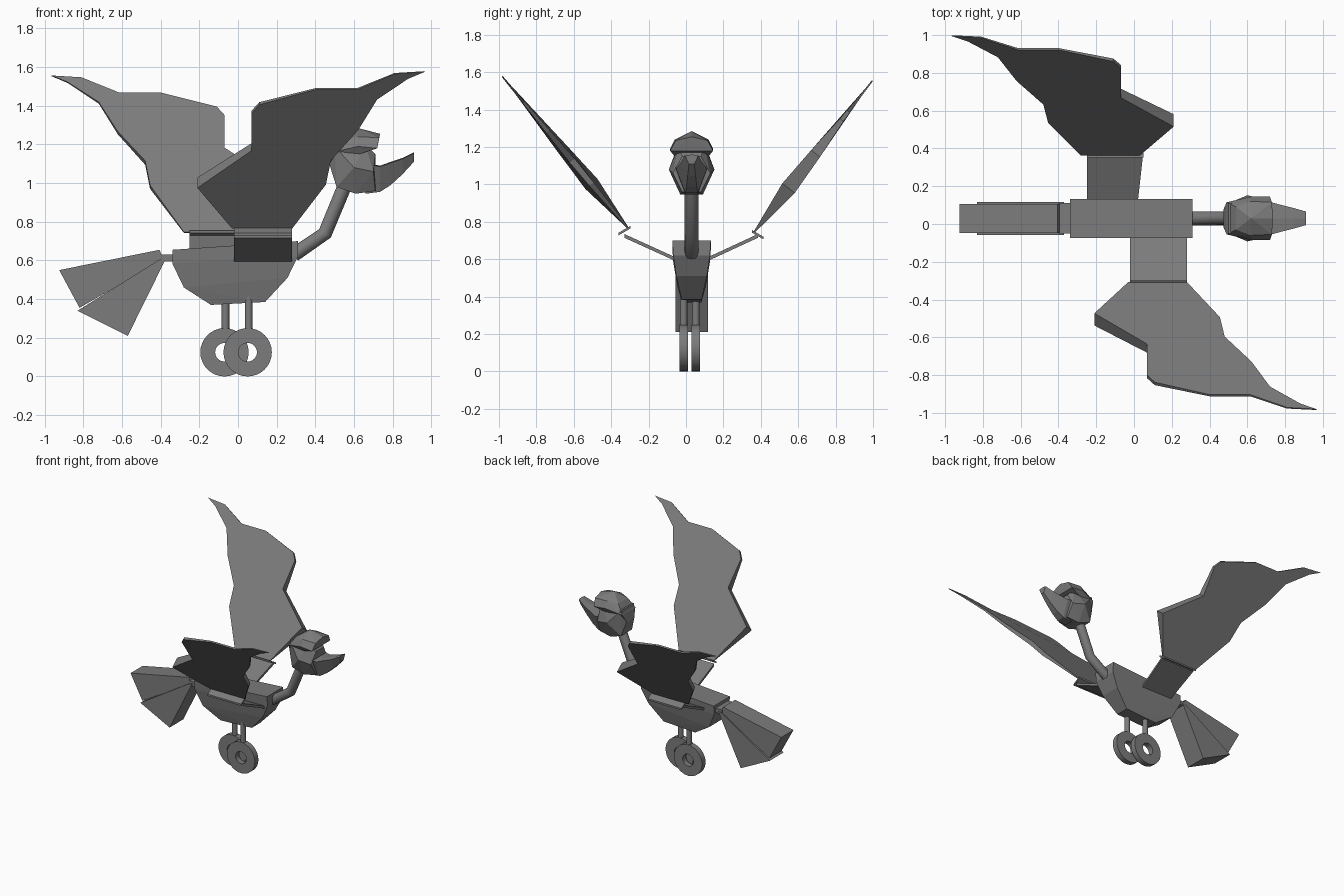
import bpy, bmesh, math
from mathutils import Vector

cube = bpy.data.objects.get("Cube")
if cube:
    bpy.data.objects.remove(cube, do_unlink=True)

grey = bpy.data.materials.new("plain_grey")
grey.use_nodes = True
colour = (0.2, 0.2, 0.2, 1)
grey.diffuse_color = colour
grey.node_tree.nodes["Principled BSDF"].inputs["Base Color"].default_value = colour

MID = 0.03  # centre line of the body in y


def finish(name, bm):
    bmesh.ops.recalc_face_normals(bm, faces=bm.faces)
    mesh = bpy.data.meshes.new(name)
    bm.to_mesh(mesh)
    bm.free()
    mesh.materials.append(grey)
    obj = bpy.data.objects.new(name, mesh)
    bpy.context.collection.objects.link(obj)
    return obj


def loft(name, rings, closed=False):
    """Skin equal-length point rings; cap the ends unless the rings join up."""
    bm = bmesh.new()
    loops = [[bm.verts.new(p) for p in ring] for ring in rings]
    n = len(loops[0])
    pairs = list(zip(loops, loops[1:] + loops[:1])) if closed else list(zip(loops, loops[1:]))
    for a, b in pairs:
        for i in range(n):
            j = (i + 1) % n
            bm.faces.new((a[i], a[j], b[j], b[i]))
    if not closed:
        bm.faces.new(loops[0])
        bm.faces.new(loops[-1])
    return finish(name, bm)


def hull(name, points):
    """Convex solid around points given as (x, half width, z)."""
    bm = bmesh.new()
    for x, w, z in points:
        for s in ((1, -1) if w else (1,)):
            bm.verts.new((x, MID + s * w, z))
    bmesh.ops.convex_hull(bm, input=bm.verts)
    bmesh.ops.dissolve_limit(bm, angle_limit=0.02, verts=bm.verts, edges=bm.edges)
    return finish(name, bm)


def prism(name, outline, y0, y1):
    return loft(name, [[(x, y, z) for x, z in outline] for y in (y0, y1)])


def tube(name, path, radius, sides=12):
    """Round tube along a path in the xz plane."""
    path = [Vector(p) for p in path]
    rings = []
    for i, p in enumerate(path):
        d = (path[min(i + 1, len(path) - 1)] - path[max(i - 1, 0)]).normalized()
        up = Vector((-d.z, 0, d.x))
        rings.append([p + radius * (math.cos(a) * up + math.sin(a) * Vector((0, 1, 0)))
                      for a in (math.tau * k / sides for k in range(sides))])
    obj = loft(name, rings)
    for poly in obj.data.polygons:
        poly.use_smooth = len(poly.vertices) == 4
    return obj


# Body: boat-shaped hull, narrow along the keel
hull("body", [(-0.34, 0.103, 0.655), (0.31, 0.103, 0.70), (-0.34, 0.098, 0.585),
              (0.31, 0.098, 0.62), (-0.28, 0.077, 0.46), (0.256, 0.082, 0.51),
              (-0.14, 0.052, 0.37), (0.14, 0.054, 0.385)])

# Neck
tube("neck", [(0.29, MID, 0.63), (0.45, MID, 0.74), (0.57, MID, 1.03)], 0.037)

# Head: skull, overhanging brow and upturned beak
hull("skull", [(0.475, 0.05, 1.09), (0.50, 0.08, 1.19), (0.51, 0.07, 0.98),
               (0.60, 0.122, 1.08), (0.61, 0.06, 0.945), (0.66, 0.07, 1.2),
               (0.70, 0.10, 1.06), (0.71, 0.05, 0.96), (0.71, 0.05, 1.15)])
hull("brow", [(0.475, 0.05, 1.10), (0.49, 0.085, 1.16), (0.54, 0.06, 1.23),
              (0.62, 0, 1.285), (0.62, 0.09, 1.24), (0.735, 0, 1.255),
              (0.73, 0.085, 1.235), (0.72, 0.115, 1.18), (0.62, 0.115, 1.19)])
beak = [(0.66, 0.09, 1.10, 0.945), (0.735, 0.083, 1.085, 0.955),
        (0.79, 0.068, 1.105, 0.99), (0.85, 0.053, 1.125, 1.045), (0.91, 0.036, 1.155, 1.11)]
loft("beak", [[(x, MID - w, top), (x, MID, top + 0.005), (x, MID + w, top),
               (x, MID + w * 0.4, low), (x, MID - w * 0.4, low)] for x, w, top, low in beak])

# Tail: two fanned wedges on a short peg
prism("tail_peg", [(-0.40, 0.595), (-0.33, 0.595), (-0.33, 0.63), (-0.40, 0.63)], -0.05, 0.11)
prism("upper_tail_fan", [(-0.406, 0.655), (-0.925, 0.55), (-0.82, 0.355), (-0.385, 0.605)],
      -0.047, 0.107)
prism("lower_tail_fan", [(-0.37, 0.615), (-0.405, 0.605), (-0.83, 0.34), (-0.57, 0.21)],
      -0.057, 0.117)

# Legs with ring-shaped feet
for side, x, y in (("left", -0.07, 0.0525), ("right", 0.05, -0.0125)):
    tube(side + "_leg", [(x + 0.005, y, 0.22), (x + 0.005, y, 0.42)], 0.02)
    ring_section = [(0.125, -0.0225), (0.125, 0.0225), (0.048, 0.0225), (0.048, -0.0225)]
    rings = []
    for k in range(32):
        a = math.tau * k / 32
        rings.append([(x + r * math.cos(a), y + d, 0.125 + r * math.sin(a))
                      for r, d in ring_section])
    foot = loft(side + "_ring_foot", rings, closed=True)
    for poly in foot.data.polygons:
        poly.use_smooth = abs(poly.normal.y) < 0.5
    foot.data.set_sharp_from_angle(angle=math.radians(40))


# Wings: outline as (x, height above the root, half thickness), leading edge then trailing
outline = [(0.28, 0, 0.004), (0.455, 0.235, 0.015), (0.48, 0.36, 0.017), (0.622, 0.515, 0.012),
           (0.72, 0.67, 0.007), (0.88, 0.775, 0.004), (0.965, 0.81, 0.003), (0.81, 0.80, 0.004),
           (0.615, 0.72, 0.006), (0.40, 0.72, 0.006), (0.11, 0.645, 0.01), (0.07, 0.60, 0.012),
           (0.07, 0.42, 0.03), (-0.21, 0.235, 0.042), (-0.03, 0, 0.004)]


def wing(side, s, root_y, root_z, slope, body_y):
    n = Vector((0, 1, s * slope)).normalized()
    # blade leaning outward, thickest in the middle of the trailing edge
    base = [Vector((-s * x, root_y + s * slope * h, root_z + h)) for x, h, t in outline]
    n = Vector((0, 1, -s * slope)).normalized()
    loft(side + "_wing", [[p + f * t * n for p, (x, h, t) in zip(base, outline)]
                          for f in (-1, 1)])

    # arm plate from the body, and the hinge plate under the blade
    def plate(name, inner, outer, thick):
        rings = []
        for y, z, x0, x1 in (inner, outer):
            rings.append([(x0, y, z - thick), (x1, y, z - thick),
                          (x1, y, z + thick), (x0, y, z + thick)])
        loft(side + name, rings)

    x0, x1 = -s * -0.02, -s * 0.28
    shift = 0.03 if s > 0 else 0
    plate("_wing_arm", (body_y - s * 0.02, 0.60, x0 - s * 0.02 + s * 0.02, x1 + shift),
          (root_y + s * 0.02, 0.725, x0 + shift, x1 + shift), 0.01)
    plate("_wing_hinge", (root_y - s * 0.012, root_z + 0.004, x0 + shift, x1 + shift),
          (root_y + s * 0.05, root_z - 0.032, x0 + shift, x1 + shift), 0.007)


wing("left", 1, 0.365, 0.745, 0.78, 0.135)
wing("right", -1, -0.31, 0.767, 0.83, -0.075)
